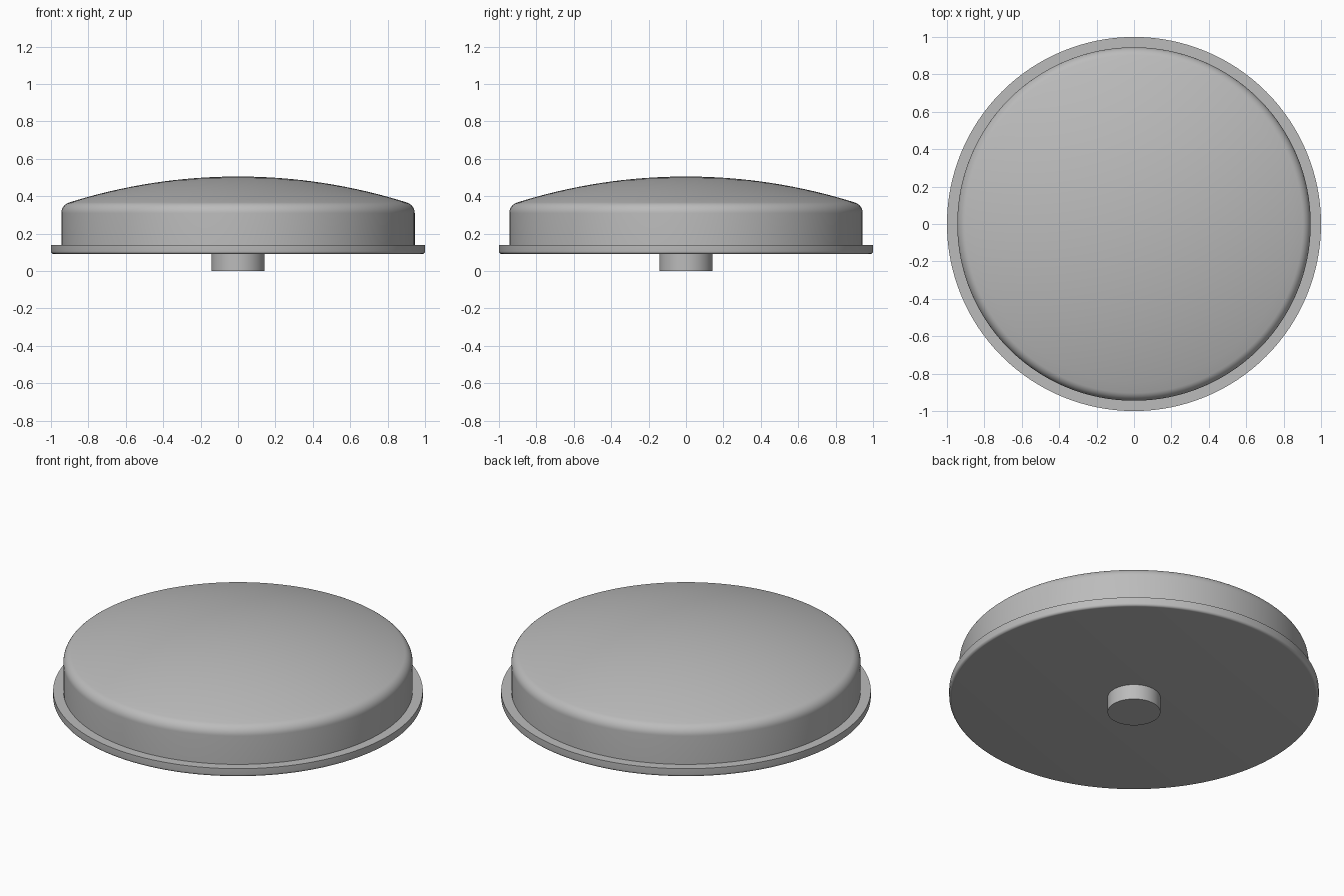
import bpy, bmesh
from math import sin, cos, asin, sqrt, pi, radians

cube = bpy.data.objects.get("Cube")
if cube:
    bpy.data.objects.remove(cube, do_unlink=True)

SEGMENTS = 128

grey = bpy.data.materials.new("plain grey")
grey.use_nodes = True
colour = (0.5, 0.5, 0.5, 1)
grey.diffuse_color = colour
grey.node_tree.nodes["Principled BSDF"].inputs["Base Color"].default_value = colour


def arc(cx, cz, radius, start, end, steps):
    """Profile points along an arc, angles measured from straight up."""
    angles = [start + (end - start) * i / steps for i in range(steps + 1)]
    return [(cx + radius * sin(a), cz + radius * cos(a)) for a in angles]


def lathe(name, profile):
    """Revolve (radius, height) points around the z axis."""
    bm = bmesh.new()
    verts = [bm.verts.new((r, 0, z)) for r, z in profile]
    edges = [bm.edges.new(pair) for pair in zip(verts, verts[1:])]
    bmesh.ops.spin(bm, geom=verts + edges, cent=(0, 0, 0), axis=(0, 0, 1),
                   angle=2 * pi, steps=SEGMENTS, use_merge=True)
    bmesh.ops.remove_doubles(bm, verts=bm.verts, dist=0.00001)
    bmesh.ops.recalc_face_normals(bm, faces=bm.faces)
    mesh = bpy.data.meshes.new(name)
    bm.to_mesh(mesh)
    bm.free()
    mesh.materials.append(grey)
    obj = bpy.data.objects.new(name, mesh)
    bpy.context.collection.objects.link(obj)
    bpy.ops.object.select_all(action='DESELECT')
    obj.select_set(True)
    bpy.context.view_layer.objects.active = obj
    bpy.ops.object.shade_smooth_by_angle(angle=radians(30))
    return obj


# Domed cap: shallow spherical crown, rounded shoulder, straight wall
top, crown, wall, fillet = 0.505, 3.0, 0.945, 0.06
centre_z = top - crown
shoulder_r = wall - fillet
shoulder_z = centre_z + sqrt((crown - fillet) ** 2 - shoulder_r ** 2)
tangent = asin(shoulder_r / (crown - fillet))
dome = arc(0, centre_z, crown, 0, tangent, 16)
shoulder = arc(shoulder_r, shoulder_z, fillet, tangent, pi / 2, 10)

# Base flange with a softly rounded lower edge
flange_top, flange_bottom, edge = 0.14, 0.09, 0.015
lip = arc(1 - edge, flange_bottom + edge, edge, pi / 2, pi, 6)
lathe("domed_body", dome + shoulder[1:] + [(wall, flange_top), (1, flange_top)]
      + lip + [(0, flange_bottom)])

# Short central stem under the base
stem = 0.143
lathe("stem", [(0, flange_bottom), (stem, flange_bottom), (stem, 0), (0, 0)])
